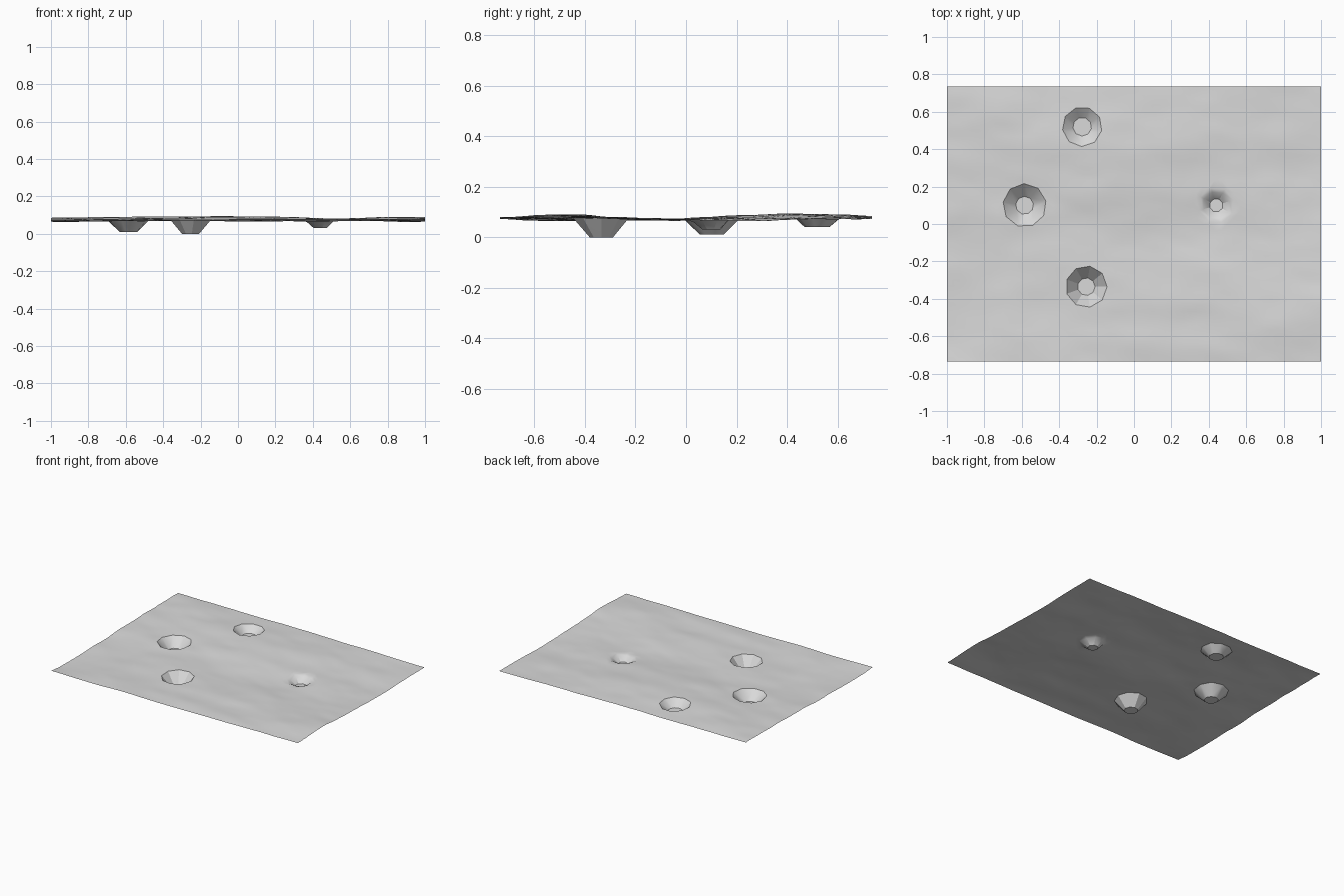
import bpy, math
from mathutils import Vector, noise
from mathutils.geometry import delaunay_2d_cdt

cube = bpy.data.objects.get("Cube")
if cube:
    bpy.data.objects.remove(cube, do_unlink=True)

HALF_X, HALF_Y = 1.0, 0.735
COLS, ROWS = 60, 44

# Broad hills and dips: x, y, width, depth, height
HILLS = [
    (-0.1, 0.45, 0.55, 0.3, 0.018),
    (-0.95, 0.6, 0.4, 0.3, 0.010),
    (-0.9, -0.4, 0.45, 0.25, -0.011),
    (1.0, -0.5, 0.45, 0.25, 0.014),
    (0.9, 0.25, 0.4, 0.3, -0.008),
    (0.1, -0.05, 0.7, 0.12, -0.006),
]

# Craters: centre, sides, turn, floor height, rings as (radius, share of depth)
CRATERS = [
    ((-0.585, 0.10), 9, 0.2, 0.010, [(0.116, 0), (0.048, 1)]),
    ((-0.277, 0.52), 9, 0.5, 0.040, [(0.106, 0), (0.050, 1)]),
    ((-0.255, -0.335), 9, 0.0, 0.000, [(0.111, 0), (0.047, 1)]),
    ((0.44, 0.10), 8, 0.3, 0.030, [(0.095, 0), (0.074, 0.2), (0.036, 1)]),
]


def ground(x, y):
    """Height of the rolling ground, with ripples stretched along x."""
    z = 0.075
    for hx, hy, w, d, h in HILLS:
        z += h * math.exp(-((x - hx) / w) ** 2 - ((y - hy) / d) ** 2)
    z += 0.006 * noise.noise(Vector((x * 3, y * 7, 0.5)))
    z += 0.002 * noise.noise(Vector((x * 8, y * 16, 3.5)))
    return z


points, heights, edges = [], [], []

# Open ground, leaving the craters free
for j in range(ROWS + 1):
    for i in range(COLS + 1):
        p = Vector((HALF_X * (2 * i / COLS - 1), HALF_Y * (2 * j / ROWS - 1)))
        if all((p - Vector(c[0])).length > c[4][0][0] + 0.012 for c in CRATERS):
            points.append(p)
            heights.append(ground(p.x, p.y))

# Crater rims, walls and flat floors
for (cx, cy), sides, turn, floor, rings in CRATERS:
    for radius, share in rings:
        first = len(points)
        for k in range(sides):
            a = turn + math.tau * k / sides
            p = Vector((cx + radius * math.cos(a), cy + radius * math.sin(a)))
            points.append(p)
            heights.append(ground(p.x, p.y) * (1 - share) + floor * share)
            edges.append((first + k, first + (k + 1) % sides))

# Join everything into one sheet
flat, _, faces, origins, _, _ = delaunay_2d_cdt(points, edges, [], 0, 1e-6)
verts = [(p.x, p.y, heights[o[0]]) for p, o in zip(flat, origins)]

mesh = bpy.data.meshes.new("cratered_ground")
mesh.from_pydata(verts, [], faces)
mesh.update()
if sum(f.normal.z for f in mesh.polygons) < 0:
    mesh.flip_normals()

sheet = bpy.data.objects.new("cratered_ground", mesh)
bpy.context.collection.objects.link(sheet)

# Plain grey surface
grey = bpy.data.materials.new("light_grey")
grey.use_nodes = True
colour = (0.7, 0.7, 0.7, 1)
grey.diffuse_color = colour
grey.node_tree.nodes["Principled BSDF"].inputs["Base Color"].default_value = colour
mesh.materials.append(grey)

# Soft hills, crisp crater rims
bpy.ops.object.select_all(action="DESELECT")
sheet.select_set(True)
bpy.context.view_layer.objects.active = sheet
bpy.ops.object.shade_smooth_by_angle(angle=math.radians(30))
